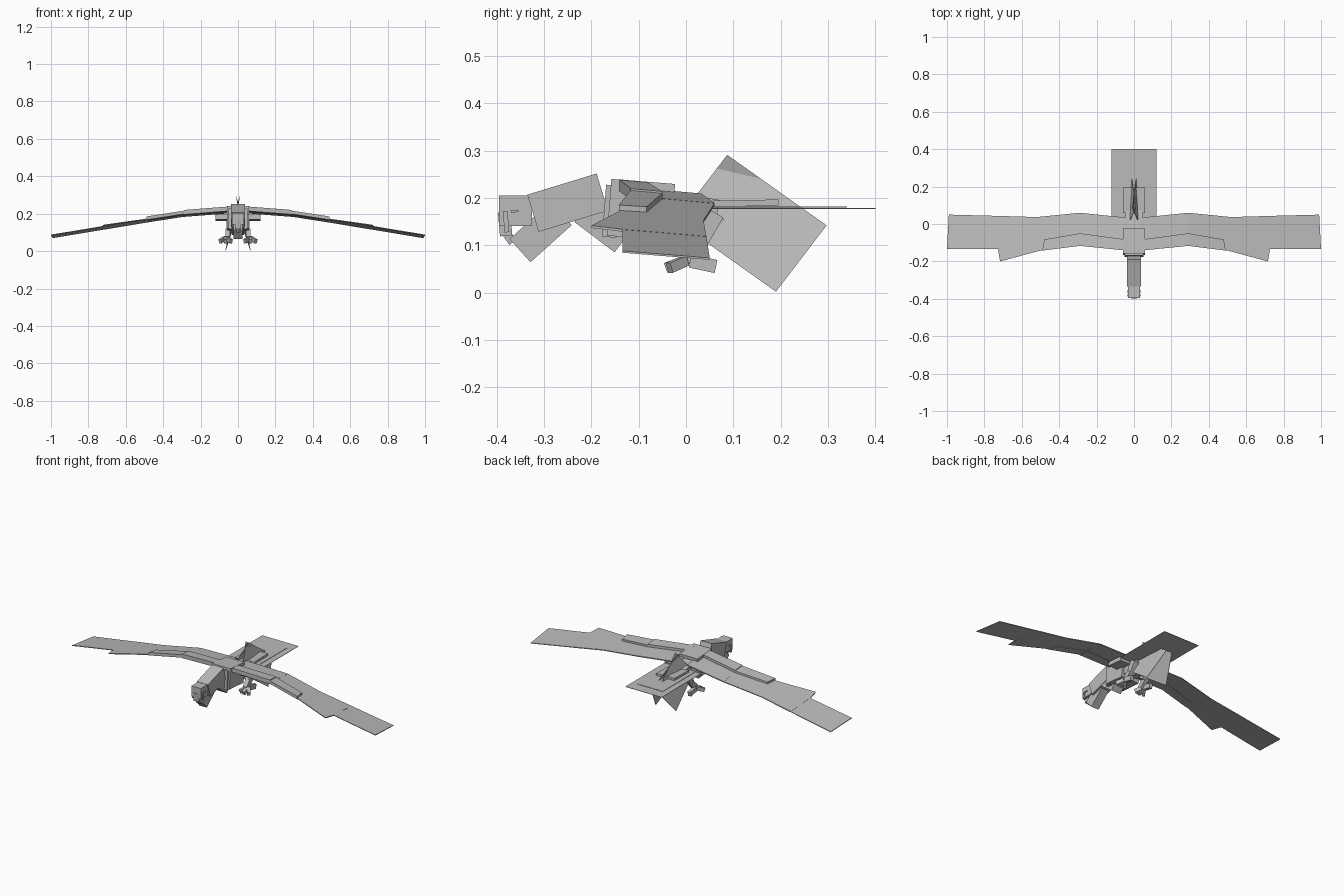
import bpy, bmesh, math
from mathutils import Vector

cube = bpy.data.objects.get("Cube")
if cube:
    bpy.data.objects.remove(cube)

grey = bpy.data.materials.new("plain grey")
grey.use_nodes = True
grey.diffuse_color = (0.5, 0.5, 0.5, 1)
grey.node_tree.nodes["Principled BSDF"].inputs["Base Color"].default_value = (0.5, 0.5, 0.5, 1)


def finish(name, bm):
    bmesh.ops.recalc_face_normals(bm, faces=bm.faces)
    mesh = bpy.data.meshes.new(name)
    bm.to_mesh(mesh)
    bm.free()
    mesh.materials.append(grey)
    ob = bpy.data.objects.new(name, mesh)
    bpy.context.collection.objects.link(ob)
    return ob


def box(name, centre, size, pitch=0, yaw=0, roll=0):
    bm = bmesh.new()
    bmesh.ops.create_cube(bm, size=1)
    bmesh.ops.scale(bm, vec=size, verts=bm.verts)
    ob = finish(name, bm)
    ob.location = centre
    ob.rotation_euler = [math.radians(a) for a in (pitch, roll, yaw)]
    return ob


def plate(name, points, thick, axis):
    """Polygon thickened along an axis."""
    bm = bmesh.new()
    offset = Vector(axis) * thick
    low = [bm.verts.new(Vector(p) - offset / 2) for p in points]
    high = [bm.verts.new(Vector(p) + offset / 2) for p in points]
    bm.faces.new(low)
    bm.faces.new(high)
    for i in range(len(low)):
        j = (i + 1) % len(low)
        bm.faces.new((low[i], low[j], high[j], high[i]))
    return finish(name, bm)


def wing_point(side, x, y, lift=0):
    """Wing surface: drooping outward, pitched down to the rear."""
    z = 0.215 - 0.07 * x if x < 0.29 else 0.195 - 0.165 * (x - 0.29)
    return (side * x, y, z - 0.09 * (y + 0.04) + lift)


def wing_panel(name, side, outline, thick, lift=0):
    plate(name, [wing_point(side, x, y, lift) for x, y in outline], thick, (0, 0, 1))


# Body
box("body", (0, -0.095, 0.175), (0.12, 0.135, 0.12), -4.5)
box("breast_plate", (0, -0.158, 0.172), (0.1, 0.03, 0.11), -4.5)
box("rump", (0, 0.01, 0.165), (0.09, 0.11, 0.08), -9)
box("under_tail", (0, 0.045, 0.145), (0.07, 0.06, 0.045), 50)
box("chest", (0, -0.172, 0.145), (0.066, 0.106, 0.07), -37)

# Neck and head
box("neck", (0, -0.25, 0.19), (0.074, 0.153, 0.082), 17)
box("throat", (0, -0.307, 0.128), (0.05, 0.117, 0.066), 42)
box("head", (0, -0.36, 0.173), (0.062, 0.07, 0.064))
box("beak", (0, -0.382, 0.145), (0.034, 0.026, 0.05), 5)
box("beak_tip", (0, -0.372, 0.115), (0.022, 0.018, 0.022), 35)

# Tail
box("tail_fan", (0, 0.165, 0.178), (0.24, 0.47, 0.002))
box("tail_inner_fan", (0, 0.135, 0.181), (0.17, 0.41, 0.002))
box("tail_cover", (0, 0.127, 0.189), (0.12, 0.137, 0.013), 1)

for side, label in ((1, "left"), (-1, "right")):
    # Wing feathers and the thicker coverts along the leading edge
    wing_panel(f"{label}_inner_wing", side,
               [(0.03, -0.14), (0.29, -0.115), (0.29, 0.06), (0.03, 0.033)], 0.006)
    wing_panel(f"{label}_middle_wing", side,
               [(0.29, -0.115), (0.5, -0.142), (0.716, -0.2), (0.727, -0.134),
                (0.72, 0.043), (0.52, 0.037), (0.29, 0.06)], 0.005)
    wing_panel(f"{label}_outer_wing", side,
               [(0.72, -0.134), (1.0, -0.134), (0.99, 0.05), (0.72, 0.043)], 0.004)
    wing_panel(f"{label}_inner_covert", side,
               [(0.04, -0.142), (0.29, -0.117), (0.29, -0.05), (0.04, -0.083)], 0.024, 0.006)
    wing_panel(f"{label}_outer_covert", side,
               [(0.29, -0.117), (0.49, -0.142), (0.48, -0.083), (0.29, -0.05)], 0.018, 0.005)

    # Crossed fins leaning through the tail
    fin = []
    for y, z in ((0.087, 0.291), (0.297, 0.142), (0.19, 0.002), (-0.02, 0.151)):
        crossing = 0.262 - 0.233 * (y - 0.066)
        fin.append((side * 0.29 * (crossing - z), y, z))
    plate(f"{label}_tail_fin", fin, 0.002, (1, 0, 0))

    # Face details
    box(f"{label}_cheek", (side * 0.033, -0.38, 0.15), (0.006, 0.01, 0.045), 5)
    box(f"{label}_brow", (side * 0.033, -0.362, 0.172), (0.006, 0.016, 0.005), 6)

    # Legs and feet
    box(f"{label}_hip", (side * 0.085, -0.02, 0.178), (0.07, 0.1, 0.025), -5)
    box(f"{label}_thigh", (side * 0.045, 0.045, 0.135), (0.035, 0.035, 0.075), -30)
    box(f"{label}_shank", (side * 0.055, 0.015, 0.09), (0.025, 0.03, 0.06), -45)
    for name, yaw in (("outer", 35), ("middle", 0), ("inner", -35)):
        turn = math.radians(yaw)
        box(f"{label}_{name}_toe",
            (side * (0.066 + 0.03 * math.sin(turn)), -0.022 * math.cos(turn), 0.06),
            (0.017, 0.045, 0.022), 20, side * yaw)
    box(f"{label}_back_toe", (side * 0.066, 0.036, 0.061), (0.02, 0.056, 0.028), -12)
